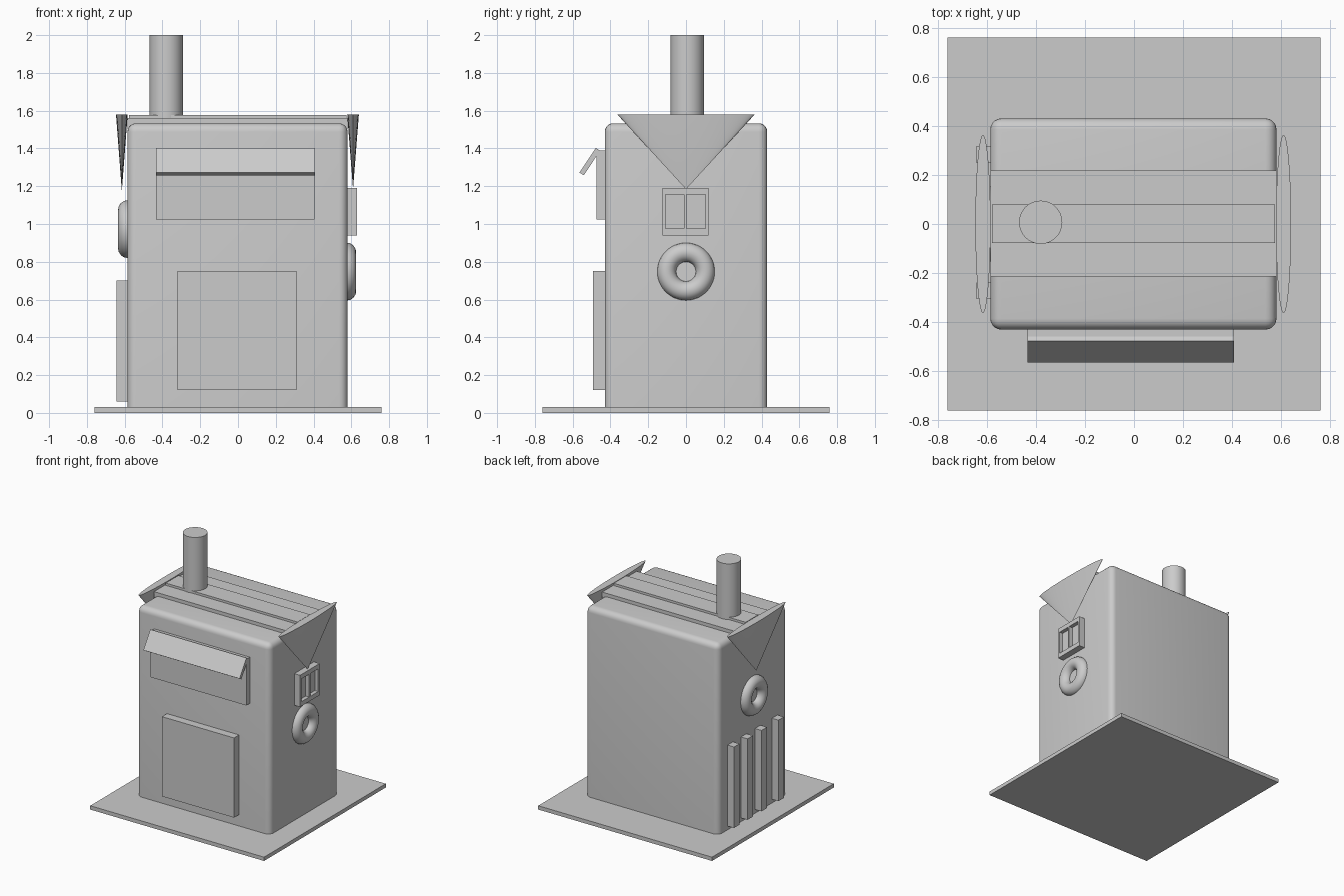
import bpy, bmesh, math
from mathutils import Matrix

if "Cube" in bpy.data.objects:
    bpy.data.objects.remove(bpy.data.objects["Cube"])


def finish(name, bm, smooth=False):
    bmesh.ops.recalc_face_normals(bm, faces=bm.faces[:])
    me = bpy.data.meshes.new(name)
    bm.to_mesh(me)
    bm.free()
    ob = bpy.data.objects.new(name, me)
    bpy.context.collection.objects.link(ob)
    if smooth:
        bpy.ops.object.select_all(action='DESELECT')
        ob.select_set(True)
        bpy.context.view_layer.objects.active = ob
        bpy.ops.object.shade_smooth_by_angle(angle=math.radians(35))
    return ob


def add_box(bm, x0, x1, y0, y1, z0, z1):
    mat = (Matrix.Translation(((x0 + x1) / 2, (y0 + y1) / 2, (z0 + z1) / 2))
           @ Matrix.Diagonal((x1 - x0, y1 - y0, z1 - z0, 1)))
    bmesh.ops.create_cube(bm, size=1, matrix=mat)


def box(name, *dims):
    bm = bmesh.new()
    add_box(bm, *dims)
    return finish(name, bm)


def cone(name, loc, r1, r2, depth, scale=(1, 1, 1)):
    bm = bmesh.new()
    bmesh.ops.create_cone(bm, cap_ends=True, segments=48, radius1=r1, radius2=r2, depth=depth,
                          matrix=Matrix.Translation(loc) @ Matrix.Diagonal((*scale, 1)))
    bmesh.ops.remove_doubles(bm, verts=bm.verts[:], dist=1e-5)
    return finish(name, bm, True)


# Ground plate
box("base_plate", -0.76, 0.76, -0.76, 0.76, 0, 0.03)

# Main body, rounded everywhere except at the bottom
bm = bmesh.new()
add_box(bm, -0.585, 0.58, -0.43, 0.43, 0.03, 1.533)
edges = [e for e in bm.edges if max(v.co.z for v in e.verts) > 1]
bmesh.ops.bevel(bm, geom=edges, offset=0.045, segments=5, profile=0.5, affect='EDGES')
finish("body", bm, True)

# Stepped roof
box("roof_step", -0.585, 0.58, -0.213, 0.218, 1.5, 1.56)
box("roof_ridge", -0.578, 0.575, -0.077, 0.08, 1.55, 1.578)

# Chimney
cone("chimney", (-0.38, 0.007, 1.765), 0.088, 0.088, 0.47)

# Flattened gable cones, points down
cone("gable_right", (0.609, 0, 1.382), 0.0, 0.363, 0.395, (0.085, 1, 1))
cone("gable_left", (-0.615, 0, 1.377), 0.0, 0.363, 0.405, (0.085, 1, 1))

# Ring ornaments on both sides
for name, cx, cz in (("ring_right", 0.575, 0.748), ("ring_left", -0.584, 0.973)):
    bpy.ops.mesh.primitive_torus_add(location=(cx, 0, cz), rotation=(0, math.pi / 2, 0),
                                     major_radius=0.102, minor_radius=0.051,
                                     major_segments=48, minor_segments=16)
    bpy.context.object.name = name
    bpy.ops.object.shade_smooth_by_angle(angle=math.radians(60))

# Side window with two recessed panes
bm = bmesh.new()
add_box(bm, 0.57, 0.63, -0.125, 0.12, 0.94, 0.975)
add_box(bm, 0.57, 0.63, -0.125, 0.12, 1.155, 1.19)
for y0, y1 in ((-0.125, -0.108), (-0.011, 0.003), (0.102, 0.12)):
    add_box(bm, 0.57, 0.63, y0, y1, 0.975, 1.155)
finish("window_frame", bm)
box("window_panes", 0.57, 0.6, -0.108, 0.102, 0.975, 1.155)

# Upright slats on the left side
for i, y in enumerate((0.283, 0.115, -0.06, -0.272)):
    box(f"slat_{i + 1}", -0.642, -0.575, y - 0.034, y + 0.034, 0.06, 0.70)

# Front door and serving hatch
box("door", -0.32, 0.31, -0.493, -0.42, 0.12, 0.75)
box("hatch", -0.433, 0.405, -0.475, -0.42, 1.025, 1.39)

# Tilted hatch flap, extruded along x
bm = bmesh.new()
profile = [(-0.477, 1.403), (-0.455, 1.388), (-0.541, 1.258), (-0.564, 1.272)]
face = bm.faces.new([bm.verts.new((-0.433, y, z)) for y, z in profile])
ext = bmesh.ops.extrude_face_region(bm, geom=[face])
bmesh.ops.translate(bm, vec=(0.841, 0, 0),
                    verts=[g for g in ext["geom"] if isinstance(g, bmesh.types.BMVert)])
finish("hatch_flap", bm)
